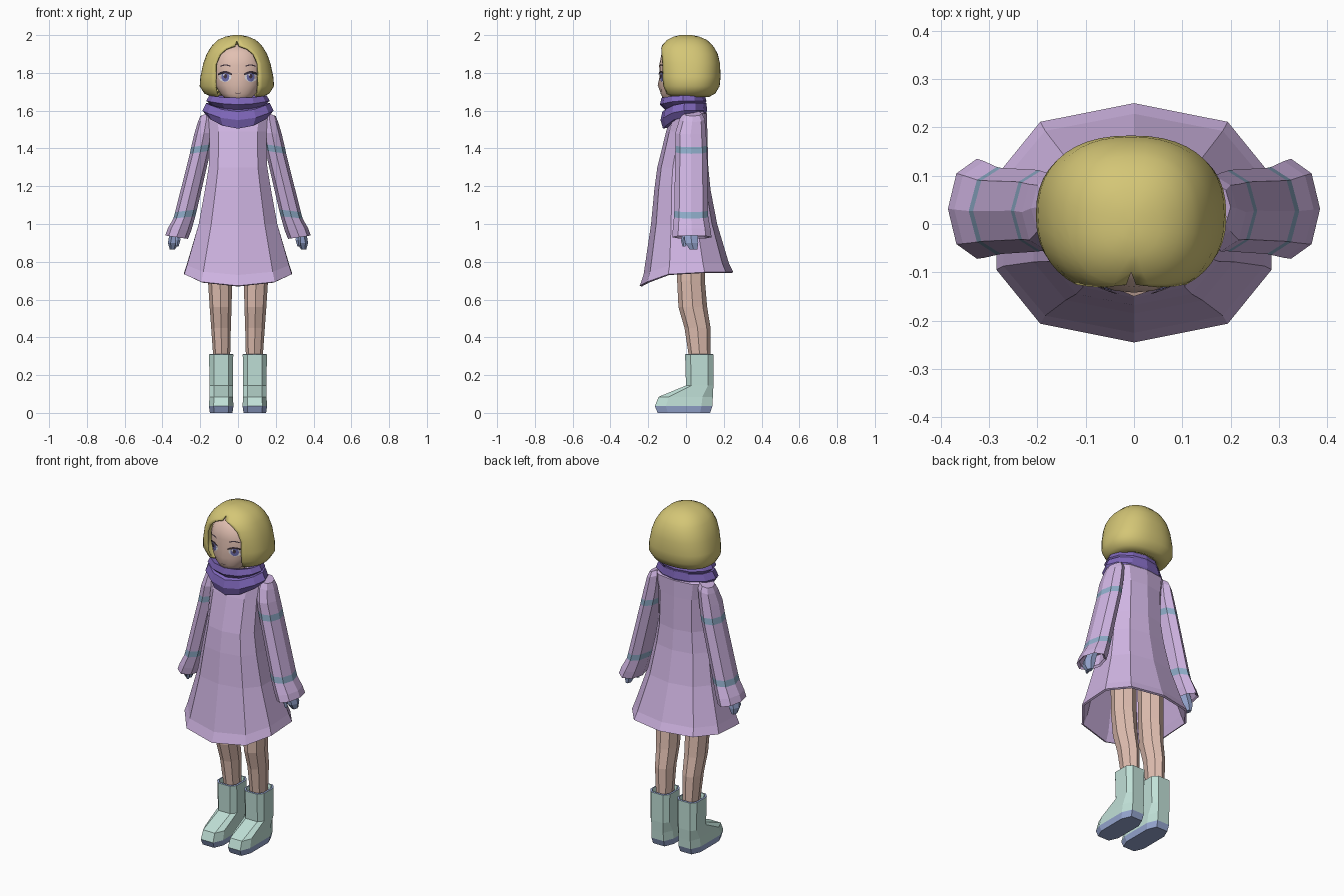
import bpy, bmesh, math
from mathutils import Vector
from mathutils.bvhtree import BVHTree

if "Cube" in bpy.data.objects:
    bpy.data.objects.remove(bpy.data.objects["Cube"])


def material(name, *rgb):
    lin = [((c / 255 + 0.055) / 1.055) ** 2.4 for c in rgb] + [1]
    m = bpy.data.materials.new(name)
    m.use_nodes = True
    m.diffuse_color = lin
    m.node_tree.nodes["Principled BSDF"].inputs["Base Color"].default_value = lin
    return m


LILAC = material("lilac cloth", 207, 180, 226)
PURPLE = material("purple wool", 128, 104, 188)
GOLD = material("golden hair", 212, 198, 118)
SKIN = material("skin", 226, 192, 178)
MINT = material("mint rubber", 192, 224, 215)
BLUE = material("slate blue", 150, 166, 208)
TEAL = material("teal stripe", 142, 172, 200)
WHITE = material("eye white", 232, 230, 236)
IRIS = material("iris violet", 112, 112, 178)
DARK = material("dark lash", 70, 56, 66)


def spow(v, p):
    return math.copysign(abs(v) ** p, v)


def ring(z, cx, rx, yf, yb, n=8, p=1, off=0, dip=0, tx=0):
    """Horizontal ring starting at the front; dip lowers its front, tx tilts it sideways."""
    angles = [2 * math.pi * (k + off) / n for k in range(n)]
    xs = [spow(math.sin(a), p) for a in angles]
    ys = [-spow(math.cos(a), p) for a in angles]
    mx, my = max(map(abs, xs)), max(map(abs, ys))
    cy, ry = (yf + yb) / 2, (yb - yf) / 2
    return [Vector((cx + rx * x / mx, cy + ry * y / my,
                    z + tx * rx * x / mx - dip * max(0, -y) ** 2)) for x, y in zip(xs, ys)]


def loft(name, rings, mats, rows={}, caps=(True, True), closed=True, side=1, smooth=False, thick=0):
    """Skin a stack of rings; rows gives a material slot for chosen rows."""
    bm = bmesh.new()
    vs = [[bm.verts.new((c.x * side, c.y, c.z)) for c in r] for r in rings]
    n = len(rings[0])
    for i in range(len(vs) - 1):
        for j in range(n if closed else n - 1):
            k = (j + 1) % n
            f = bm.faces.new((vs[i][j], vs[i][k], vs[i + 1][k], vs[i + 1][j]))
            f.material_index = rows.get(i, 0)
    if caps[0]:
        bm.faces.new(vs[0]).material_index = rows.get(0, 0)
    if caps[1]:
        bm.faces.new(vs[-1])
    bmesh.ops.remove_doubles(bm, verts=bm.verts, dist=0.001)
    bmesh.ops.recalc_face_normals(bm, faces=bm.faces)
    return finish(name, bm, mats, smooth, thick)


def finish(name, bm, mats, smooth=False, thick=0):
    me = bpy.data.meshes.new(name)
    bm.to_mesh(me)
    bm.free()
    for m in mats:
        me.materials.append(m)
    ob = bpy.data.objects.new(name, me)
    bpy.context.collection.objects.link(ob)
    if smooth:
        me.shade_smooth()
    if thick:
        mod = ob.modifiers.new("thickness", 'SOLIDIFY')
        mod.thickness, mod.offset = thick, -1
    return ob


# Coat body, flared to a hem that dips at the front
coat = [(1.61, .12, -.05, .09, 0), (1.585, .165, -.075, .11, 0), (1.49, .15, -.105, .113, 0),
        (1.3, .155, -.152, .118, 0), (1.18, .175, -.168, .13, 0), (1.0, .208, -.185, .165, 0),
        (.79, .27, -.225, .228, .06), (.745, .285, -.245, .25, .072)]
loft("coat", [ring(z, 0, rx, f, b, 10, .8, dip=d) for z, rx, f, b, d in coat],
     [LILAC], caps=(True, False), thick=.012)

# Scarf with two folds
scarf = [(1.575, .12, -.07, .09, .06), (1.565, .16, -.122, .098, .06), (1.6, .188, -.135, .112, .05),
         (1.64, .168, -.125, .108, .045), (1.63, .142, -.11, .1, .025), (1.652, .168, -.138, .108, .02),
         (1.68, .152, -.13, .1, .012), (1.67, .12, -.1, .08, .01), (1.6, .09, -.06, .06, 0)]
loft("scarf", [ring(z, 0, rx, f, b, 12, dip=d) for z, rx, f, b, d in scarf], [PURPLE])

# Sleeves, hands, legs and boots
sleeve = [(1.585, .165, .035, -.015, .085, -.4), (1.555, .167, .046, -.035, .1, -.35),
          (1.48, .18, .052, -.057, .106, -.1), (1.415, .193, .055, -.056, .11, -.15),
          (1.38, .2, .055, -.057, .112, -.15), (1.07, .275, .058, -.062, .116, -.12),
          (1.035, .284, .058, -.064, .118, -.1), (.97, .31, .062, -.07, .13, .1),
          (.93, .325, .06, -.072, .135, .15), (.94, .323, .05, -.055, .118, .15),
          (1.0, .303, .042, -.04, .1, 0)]
hand = [(1.0, .31, .025, 0, .06), (.935, .335, .03, -.01, .062), (.9, .343, .028, -.005, .065),
        (.865, .347, .014, .02, .06)]
thumb = [(.95, .32, .012, -.015, .015), (.915, .318, .013, -.027, .005), (.88, .322, .007, -.018, 0)]
leg = [(.95, .095, .066, -.05, .1), (.7, .095, .064, -.047, .1), (.56, .092, .058, -.04, .112),
       (.45, .09, .052, -.008, .13), (.28, .086, .044, .018, .13)]
boot = [(0, .06, -.15, .128), (.036, .065, -.165, .14), (.085, .062, -.145, .142),
        (.145, .062, .0, .145), (.31, .064, -.005, .145), (.312, .055, .004, .136), (.285, .05, .01, .13)]
for side, word in ((1, "left_"), (-1, "right_")):
    loft(word + "sleeve", [ring(z, x, r, f, b, 8, tx=t) for z, x, r, f, b, t in sleeve],
         [LILAC, TEAL], rows={3: 1, 5: 1}, side=side)
    loft(word + "hand", [ring(*h, n=6, off=.5) for h in hand], [BLUE], side=side)
    loft(word + "thumb", [ring(*t, n=5) for t in thumb], [BLUE], side=side)
    loft(word + "leg", [ring(*s, n=8) for s in leg], [SKIN], side=side)
    loft(word + "boot", [ring(z, .089, r, f, b, 8, .55, .5) for z, r, f, b in boot],
         [MINT, BLUE], rows={0: 1, 4: 1}, side=side)

# Head with a small nose
skull = [(1.58, .045, -.04, .04), (1.645, .045, -.1, .03), (1.66, .062, -.122, .04), (1.69, .095, -.133, .06),
         (1.735, .122, -.138, .09), (1.78, .133, -.14, .11), (1.84, .137, -.142, .125),
         (1.9, .12, -.13, .11), (1.95, .08, -.08, .08)]
head = loft("head", [ring(z, 0, rx, f, b, 24, .9) for z, rx, f, b in skull], [SKIN], smooth=True)
for v in head.data.vertices:
    if abs(v.co.x) < .001 and v.co.y < 0 and abs(v.co.z - 1.735) < .001:
        v.co.y -= .012

# Bobbed hair: rows sweep round the back from one edge of the face opening to the other
hair = [(1.69, .1, -.07, .08, .085), (1.672, .13, -.1, .12, .1), (1.69, .172, -.125, .155, .108),
        (1.73, .197, -.14, .178, .113), (1.78, .193, -.148, .183, .114), (1.85, .178, -.152, .18, .112),
        (1.9, .16, -.148, .168, .09), (1.93, .142, -.138, .152, .055), (1.947, .13, -.126, .14, .01),
        (1.975, .1, -.1, .11, 0), (1.992, .06, -.065, .07, 0), (2.0, .02, -.03, .03, 0),
        (2.0, .0003, 0, .0003, 0)]
COLS, POW = 36, .85


def hair_row(z, rx, yf, yb, gap):
    start = math.asin((gap / rx) ** (1 / POW))
    cy, ry, row = (yf + yb) / 2, (yb - yf) / 2, []
    for k in range(COLS + 1):
        a = start + (2 * math.pi - 2 * start) * k / COLS
        row.append(Vector((-.006 + rx * spow(math.sin(a), POW), cy - ry * spow(math.cos(a), POW), z)))
    return row


loft("hair", [hair_row(*h) for h in hair], [GOLD], caps=(False, False), closed=False,
     smooth=True, thick=.012)

# Face details: thin patches laid on the head
bm = bmesh.new()
bm.from_mesh(head.data)
surface = BVHTree.FromBMesh(bm)
bm.free()


def patch(name, mat, outline, lift):
    """Fan of points dropped onto the front of the head."""
    def drop(x, z):
        hit = surface.ray_cast(Vector((x, -1, z)), Vector((0, 1, 0)))[0]
        return (x, (hit.y if hit else -.12) - lift, z)
    fan = bmesh.new()
    mid = [sum(c) / len(outline) for c in zip(*outline)]
    hub = fan.verts.new(drop(*mid))
    rim = [fan.verts.new(drop(x, z)) for x, z in outline]
    for i, v in enumerate(rim):
        f = fan.faces.new((hub, rim[i - 1], v))
        f.normal_update()
        if f.normal.y > 0:
            f.normal_flip()
    finish(name, fan, [mat])


def oval(x, z, w, h, n=16):
    return [(x + w * math.cos(2 * math.pi * k / n), z + h * math.sin(2 * math.pi * k / n)) for k in range(n)]


def arc(x, z, w, rise, t):
    us = [k / 4 - 1 for k in range(9)]
    return [(x + w * u, z - rise * u * u) for u in us] + [(x + w * u, z - t - rise * u * u) for u in us[::-1]]


for s, word in ((1, "left_"), (-1, "right_")):
    patch(word + "eye_white", WHITE, oval(s * .069, 1.778, .034, .026), .002)
    patch(word + "iris", IRIS, oval(s * .067, 1.779, .021, .025), .004)
    patch(word + "pupil", DARK, oval(s * .067, 1.783, .009, .012), .006)
    patch(word + "eye_glint", WHITE, oval(s * .067 - .008, 1.79, .005, .006, 8), .008)
    patch(word + "lash", DARK, arc(s * .069, 1.81, .037, .014, .008), .007)
    patch(word + "brow", DARK, arc(s * .067, 1.845, .028, .008, .004), .003)
patch("mouth", DARK, arc(0, 1.693, .012, -.002, .003), .003)
